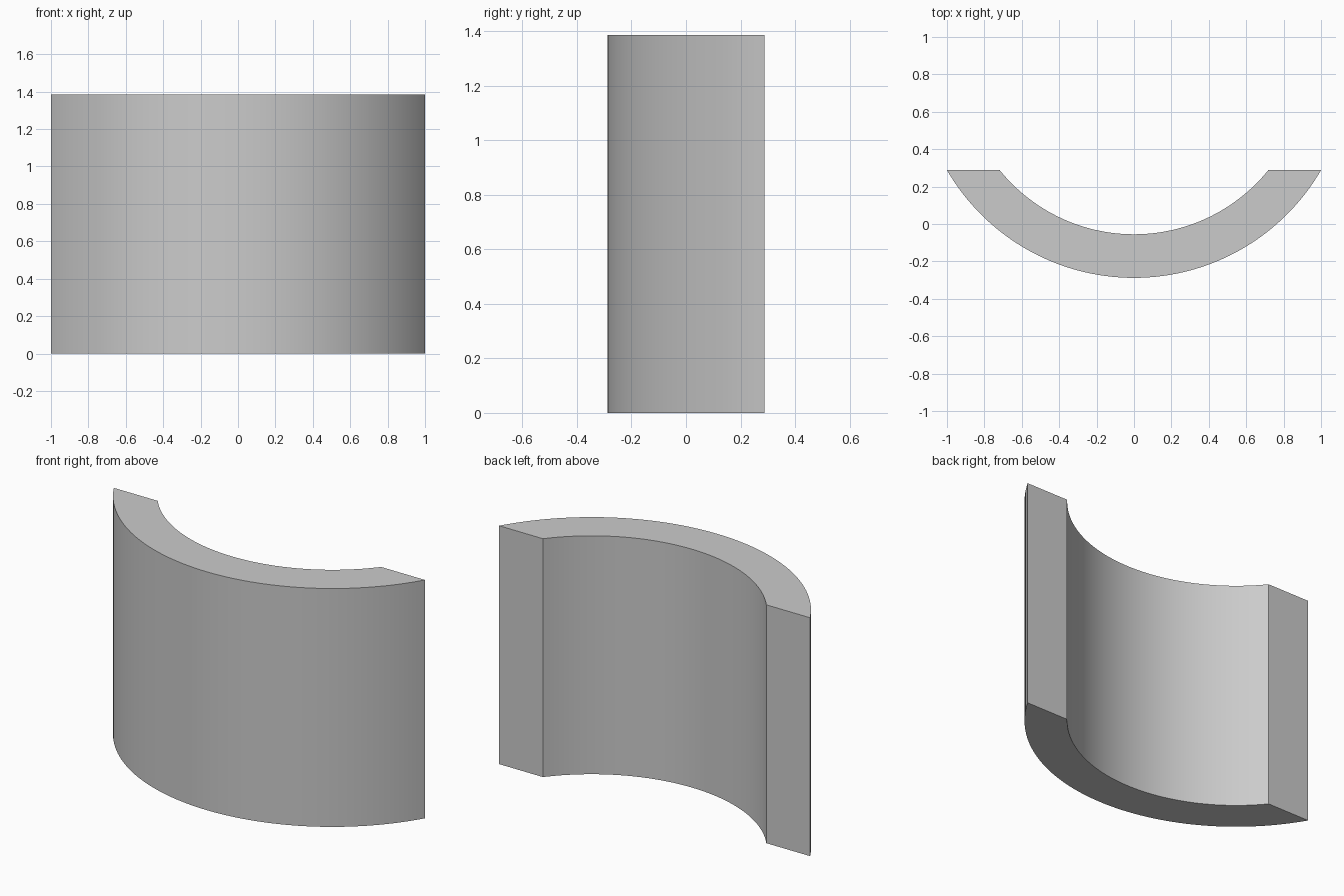
import bpy, bmesh, math

if "Cube" in bpy.data.objects:
    bpy.data.objects.remove(bpy.data.objects["Cube"])

HEIGHT = 1.385
Y_CUT = 0.288            # flat end faces lie on this plane
CENTRE_Y = 0.868         # shared centre of both arcs
R_OUT, R_IN = 1.156, 0.923
SEGMENTS = 64


def arc(radius):
    """Points of the arc below the cut plane, from -x to +x."""
    half = math.acos((CENTRE_Y - Y_CUT) / radius)
    angles = [-half + 2 * half * i / SEGMENTS for i in range(SEGMENTS + 1)]
    return [(radius * math.sin(a), CENTRE_Y - radius * math.cos(a)) for a in angles]


# Curved wall: quad strip between the two arcs, extruded upward
bm = bmesh.new()
outer = [bm.verts.new((x, y, 0)) for x, y in arc(R_OUT)]
inner = [bm.verts.new((x, y, 0)) for x, y in arc(R_IN)]
for i in range(SEGMENTS):
    bm.faces.new((outer[i], outer[i + 1], inner[i + 1], inner[i]))
top = bmesh.ops.extrude_face_region(bm, geom=bm.faces[:])["geom"]
bmesh.ops.translate(bm, vec=(0, 0, HEIGHT),
                    verts=[g for g in top if isinstance(g, bmesh.types.BMVert)])
bmesh.ops.recalc_face_normals(bm, faces=bm.faces[:])

mesh = bpy.data.meshes.new("curved_wall")
bm.to_mesh(mesh)
bm.free()
wall = bpy.data.objects.new("curved_wall", mesh)
bpy.context.collection.objects.link(wall)

# Smooth curved sides, crisp edges
bpy.context.view_layer.objects.active = wall
wall.select_set(True)
bpy.ops.object.shade_smooth_by_angle(angle=math.radians(30))
